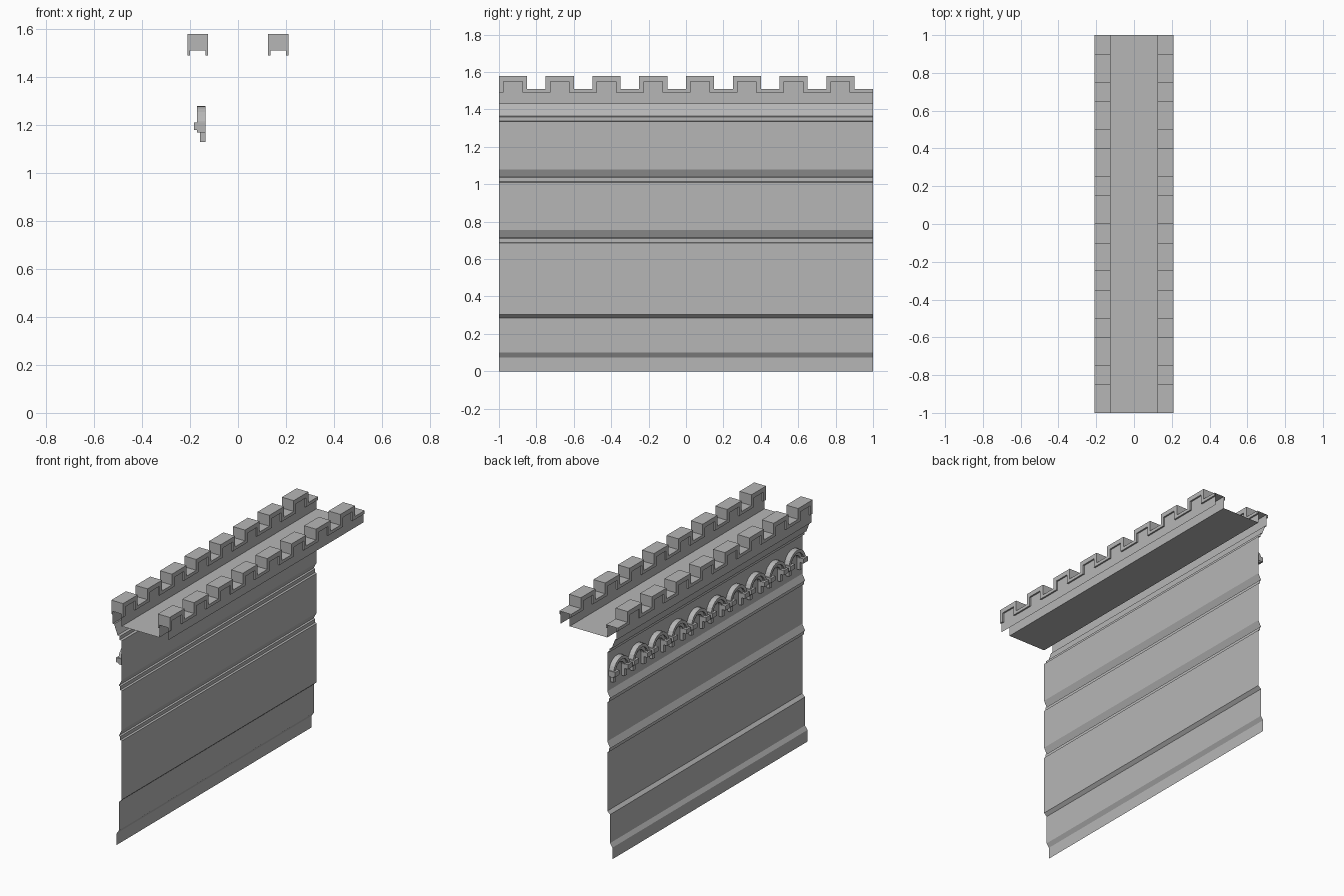
import bpy, bmesh, math

old = bpy.data.objects.get("Cube")
if old:
    bpy.data.objects.remove(old)

stone = bpy.data.materials.new("grey_stone")
stone.use_nodes = True
GREY = (0.47, 0.47, 0.47, 1)
stone.diffuse_color = GREY
stone.node_tree.nodes["Principled BSDF"].inputs["Base Color"].default_value = GREY


def finish(name, bm, mirror=False):
    """Turn a bmesh into a named stone object, optionally mirrored in x."""
    mesh = bpy.data.meshes.new(name)
    bm.to_mesh(mesh)
    bm.free()
    mesh.materials.append(stone)
    obj = bpy.data.objects.new(name, mesh)
    bpy.context.collection.objects.link(obj)
    if mirror:
        obj.modifiers.new("Mirror", "MIRROR").use_mirror_merge = False
    return obj


def strip(bm, row_a, row_b):
    """Skin two matching rows of points with quads."""
    a = [bm.verts.new(p) for p in row_a]
    b = [bm.verts.new(p) for p in row_b]
    return [bm.faces.new((a[i], a[i + 1], b[i + 1], b[i])) for i in range(len(a) - 1)]


def thicken(bm, faces, depth):
    """Extrude faces along x into a solid."""
    ext = bmesh.ops.extrude_face_region(bm, geom=faces, use_keep_orig=True)["geom"]
    moved = [v for v in ext if isinstance(v, bmesh.types.BMVert)]
    bmesh.ops.translate(bm, verts=moved, vec=(depth, 0, 0))
    bmesh.ops.recalc_face_normals(bm, faces=bm.faces[:])


def box(bm, x0, x1, y0, y1, z0, z1):
    faces = strip(bm, [(x0, y0, z0), (x0, y1, z0)], [(x0, y0, z1), (x0, y1, z1)])
    thicken(bm, faces, x1 - x0)


# Wall face: one moulded profile swept along y
WALL = -0.135
profile = [(-0.172, 0), (-0.172, 0.075), (-0.155, 0.1), (-0.155, 0.285), (WALL, 0.303)]
for z in (0.685, 1.01):
    profile += [(WALL, z), (-0.146, z + 0.004), (-0.146, z + 0.026),
                (-0.156, z + 0.03), (WALL, z + 0.07)]
profile += [(WALL, 1.335), (-0.15, 1.338), (-0.15, 1.36), (-0.165, 1.364),
            (-0.19, 1.43), (-0.2, 1.43)]
bm = bmesh.new()
strip(bm, [(x, -1, z) for x, z in profile], [(x, 1, z) for x, z in profile])
finish("wall_face", bm)

# Walkway between the parapets
DECK = 1.43
bm = bmesh.new()
strip(bm, [(-0.135, -1, DECK), (0.135, -1, DECK)], [(-0.135, 1, DECK), (0.135, 1, DECK)])
finish("walkway", bm)

# Crenellated outlines of the coping (outer edge and lower lip)
LOW, HIGH, LIP = 1.51, 1.58, 0.025
merlons = [(-1 + 0.25 * i, -0.85 + 0.25 * i) for i in range(8)]
outer, lip = [], []
for a, b in merlons:
    outer += [(a, LOW), (a, HIGH), (b, HIGH), (b, LOW)]
    lip += [(a + LIP, LOW - 0.02), (a + LIP, HIGH - 0.03),
            (b - LIP, HIGH - 0.03), (b - LIP, LOW - 0.02)]
outer.append((1, LOW))
lip.append((1, LOW - 0.02))
IN, OUT = 0.125, 0.21

# Coping top
bm = bmesh.new()
strip(bm, [(IN, y, z) for y, z in outer], [(OUT, y, z) for y, z in outer])
finish("coping_top", bm, True)

# Coping side bands
outer[0] = (-1, LOW - 0.02)
bm = bmesh.new()
for x, depth in ((IN, 0.01), (OUT, -0.01)):
    thicken(bm, strip(bm, [(x, y, z) for y, z in outer], [(x, y, z) for y, z in lip]), depth)
finish("coping_bands", bm, True)

# Parapet panels recessed behind the bands
bm = bmesh.new()
for x in (0.135, 0.2):
    strip(bm, [(x, -1, DECK), (x, 1, DECK)], [(x, -1, LOW), (x, 1, LOW)])
    for a, b in merlons:
        strip(bm, [(x, a, LOW), (x, b, LOW)], [(x, a, HIGH), (x, b, HIGH)])
finish("parapet_panels", bm, True)


def arch_line(x, cy, radius, foot, spring=1.195, steps=12):
    """Legs and half circle of one arch."""
    arc = [(x, cy + radius * math.cos(math.pi * i / steps),
            spring + radius * math.sin(math.pi * i / steps)) for i in range(steps + 1)]
    return [(x, cy + radius, foot)] + arc + [(x, cy - radius, foot)]


# Blind arcade on the outer side
bm = bmesh.new()
for i in range(10):
    cy = -0.9 + 0.2 * i
    for x, big, small, foot in ((-0.17, 0.085, 0.065, 1.17), (-0.158, 0.067, 0.045, 1.13)):
        thicken(bm, strip(bm, arch_line(x, cy, big, foot), arch_line(x, cy, small, foot)), WALL - x)
    for side in (-1, 1):
        mid = cy + side * 0.066
        box(bm, -0.183, WALL, mid - 0.022, mid + 0.022, 1.18, 1.21)
finish("blind_arches", bm)
